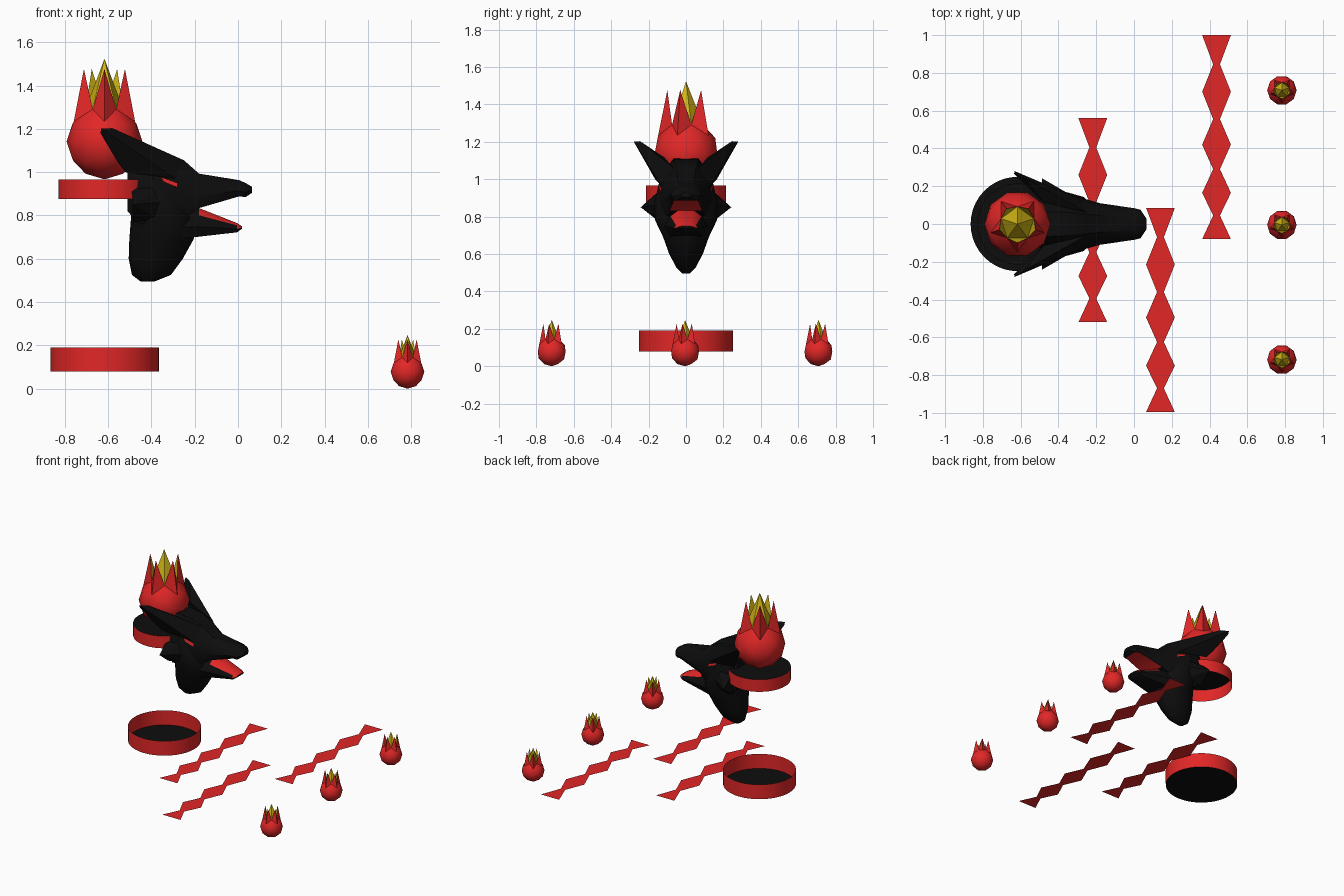
import bpy, bmesh, math
from mathutils import Vector, Matrix
from mathutils.bvhtree import BVHTree

if "Cube" in bpy.data.objects:
    bpy.data.objects.remove(bpy.data.objects["Cube"])


def material(name, rgb):
    m = bpy.data.materials.new(name)
    m.diffuse_color = (*rgb, 1)
    m.use_nodes = True
    m.node_tree.nodes["Principled BSDF"].inputs["Base Color"].default_value = m.diffuse_color
    return m


RED = material("red", (0.76, 0.02, 0.02))
BLACK = material("black", (0.004, 0.004, 0.004))
YELLOW = material("yellow", (0.66, 0.48, 0.008))


def finish(name, bm, mats, smooth=None, normals=True):
    if normals:
        bmesh.ops.recalc_face_normals(bm, faces=bm.faces[:])
    me = bpy.data.meshes.new(name)
    bm.to_mesh(me)
    bm.free()
    for m in mats:
        me.materials.append(m)
    ob = bpy.data.objects.new(name, me)
    bpy.context.collection.objects.link(ob)
    if smooth:
        bpy.ops.object.select_all(action='DESELECT')
        ob.select_set(True)
        bpy.context.view_layer.objects.active = ob
        bpy.ops.object.shade_smooth_by_angle(angle=math.radians(smooth))
    return ob


def loft(rings):
    """Skin a list of equal-length point rings and cap both ends."""
    bm = bmesh.new()
    vs = [[bm.verts.new(p) for p in r] for r in rings]
    n = len(vs[0])
    for a, b in zip(vs, vs[1:]):
        for i in range(n):
            j = (i + 1) % n
            bm.faces.new((a[i], a[j], b[j], b[i]))
    bm.faces.new(vs[0])
    bm.faces.new(vs[-1])
    bmesh.ops.recalc_face_normals(bm, faces=bm.faces[:])
    return bm


def mirrored_hulls(name, pts):
    for side, s in (("left", 1), ("right", -1)):
        bm = bmesh.new()
        for x, y, z in pts:
            bm.verts.new((x, y * s, z))
        bmesh.ops.convex_hull(bm, input=bm.verts[:])
        finish(f"{name}_{side}", bm, [BLACK])


# Flame balls: low-poly globe, five outer spikes and a centre spike
def flame_ball(name, loc, r):
    bm = bmesh.new()
    bmesh.ops.create_icosphere(bm, subdivisions=2, radius=1,
                               matrix=Matrix.Rotation(math.radians(18), 4, 'Z'))
    top = max(bm.verts, key=lambda v: v.co.z)
    ring = {e.other_vert(top) for e in top.link_edges}
    for f in top.link_faces:
        f.material_index = 1
    spikes = [f for f in bm.faces if top not in f.verts
              and sum(v in ring for v in f.verts) == 2]
    for f in spikes:
        low = next(v for v in f.verts if v not in ring)
        d = Vector((low.co.x, low.co.y, 0)).normalized()
        vs = list(f.verts)
        bm.faces.remove(f)
        tip = bm.verts.new((d.x * 0.57, d.y * 0.57, 1.91))
        for i in range(3):
            a, b = vs[i], vs[(i + 1) % 3]
            nf = bm.faces.new((a, b, tip))
            nf.material_index = 0 if low in (a, b) else 1
    top.co.z = 2.18
    bmesh.ops.transform(bm, verts=bm.verts[:],
                        matrix=Matrix.Translation(loc) @ Matrix.Scale(r, 4))
    finish(name, bm, [RED, YELLOW], smooth=30)


flame_ball("large_flame", (-0.617, 0, 1.142), 0.175)
for k, y in enumerate((0.708, -0.005, -0.718)):
    flame_ball(f"small_flame_{k}", (0.783, y, 0.078), 0.078)


# Round trays: thin red wall with a black disc on one end
def tray(name, r, z0, z1, disc_z):
    bm = bmesh.new()
    bmesh.ops.create_cone(bm, cap_ends=True, segments=40, radius1=r, radius2=r,
                          depth=z1 - z0,
                          matrix=Matrix.Translation((-0.615, 0, (z0 + z1) / 2)))
    for f in bm.faces[:]:
        if abs(f.normal.z) > 0.5:
            if abs(f.calc_center_median().z - disc_z) > 0.01:
                bm.faces.remove(f)
            else:
                f.material_index = 1
    finish(name, bm, [RED, BLACK], smooth=30, normals=False)


tray("upper_tray", 0.215, 0.875, 0.967, 0.967)
tray("lower_tray", 0.25, 0.08, 0.19, 0.08)

# Flat zigzag ribbons
STATIONS = (0, .155, .30, .445, .58, .71, .835, .955, 1.08)
for k, (x, y) in enumerate(((-0.218, 0.56), (0.14, 0.085), (0.437, 1.0))):
    bm = bmesh.new()
    rows = []
    for i, d in enumerate(STATIONS):
        w = 0.018 if i % 2 else 0.076
        rows.append([bm.verts.new((x + s * w, y - d, 0.08)) for s in (-1, 1)])
    for a, b in zip(rows, rows[1:]):
        bm.faces.new((a[0], b[0], b[1], a[1]))
    finish(f"zigzag_ribbon_{k}", bm, [RED], normals=False)


# Head sections: (x, half width, bottom, top)
def section(x, w, zb, zt):
    h = zt - zb
    half = [(0.78 * w, zb), (w, zb + 0.35 * h), (0.82 * w, zb + 0.75 * h), (0.4 * w, zt)]
    return [(x, y, z) for y, z in half] + [(x, -y, z) for y, z in reversed(half)]


bm = loft([section(*s) for s in (
    (0.065, 0.03, 0.905, 0.932), (0.035, 0.075, 0.885, 0.95), (0.005, 0.083, 0.888, 0.963),
    (-0.18, 0.11, 0.834, 0.993), (-0.25, 0.13, 0.79, 1.055),
    (-0.34, 0.152, 0.76, 1.09), (-0.46, 0.165, 0.76, 1.11), (-0.51, 0.13, 0.82, 1.09))])
for f in bm.faces:
    c = f.calc_center_median()
    if f.normal.z < -0.7 and -0.18 < c.x < 0.02:
        f.material_index = 1      # roof of the mouth
skull_tree = BVHTree.FromBMesh(bm)
finish("skull_and_snout", bm, [BLACK, RED], smooth=35)

# Lower jaw, red on the inside
bm = loft([section(*s) for s in (
    (0.018, 0.045, 0.738, 0.75), (-0.005, 0.065, 0.722, 0.765),
    (-0.18, 0.10, 0.702, 0.834), (-0.28, 0.12, 0.69, 0.85))])
for f in bm.faces:
    if f.normal.z > 0.4 and f.calc_center_median().x > -0.18:
        f.material_index = 1
finish("lower_jaw", bm, [BLACK, RED], smooth=35)

# Neck tapering to a rounded point: (z, back x, front x, half width)
rings = []
for z, xb, xf, w in ((0.495, -0.45, -0.385, 0.02), (0.525, -0.49, -0.31, 0.05),
                     (0.60, -0.505, -0.255, 0.09), (0.69, -0.502, -0.205, 0.122),
                     (0.78, -0.495, -0.19, 0.165), (0.88, -0.495, -0.24, 0.17),
                     (0.98, -0.49, -0.30, 0.14)):
    c, a = (xb + xf) / 2, (xf - xb) / 2
    rings.append([(c + a * math.cos(t * math.tau / 12), w * math.sin(t * math.tau / 12), z)
                  for t in range(12)])
finish("neck", loft(rings), [BLACK], smooth=40)

# Ears and cheek tufts
mirrored_hulls("ear", ((-0.25, 0.06, 1.055), (-0.29, 0.135, 0.97), (-0.52, 0.165, 1.0),
                       (-0.555, 0.19, 1.045), (-0.48, 0.115, 1.115),
                       (-0.635, 0.265, 1.18), (-0.632, 0.28, 1.202), (-0.58, 0.245, 1.203)))
mirrored_hulls("cheek", ((-0.487, 0.242, 0.85), (-0.26, 0.11, 0.87), (-0.36, 0.13, 0.94),
                         (-0.49, 0.13, 0.95), (-0.36, 0.13, 0.78), (-0.485, 0.14, 0.77)))

# Slanted eye slits laid on the skull surface
outline = ((-0.355, 0.977), (-0.315, 0.963), (-0.28, 0.95), (-0.28, 0.93), (-0.312, 0.942),
           (-0.345, 0.957))
for side, s in (("left", 1), ("right", -1)):
    bm = bmesh.new()

    def on_skull(x, z):
        hit, nor, _, _ = skull_tree.ray_cast(Vector((x, s, z)), Vector((0, -s, 0)))
        return bm.verts.new((x, hit.y + s * 0.009, z))

    v = [on_skull(*p) for p in outline]
    bm.faces.new((v[0], v[1], v[4], v[5]))
    bm.faces.new((v[1], v[2], v[3], v[4]))
    finish(f"eye_{side}", bm, [RED])
